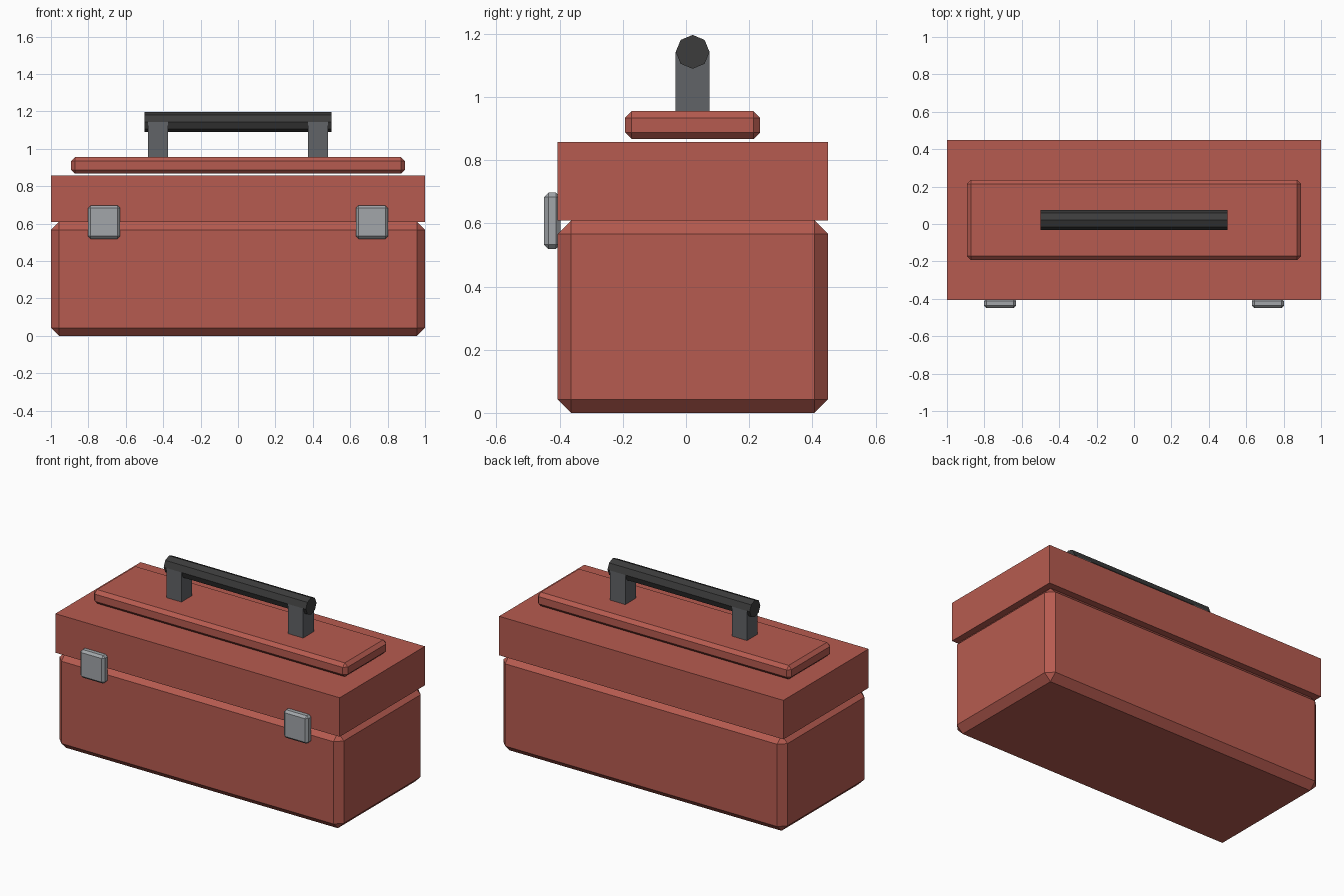
import bpy, bmesh, math

if "Cube" in bpy.data.objects:
    bpy.data.objects.remove(bpy.data.objects["Cube"])

CY = 0.021  # centre of the box in y; the latches stick out in front


def material(name, rgb):
    m = bpy.data.materials.new(name)
    m.diffuse_color = (*rgb, 1)
    m.use_nodes = True
    m.node_tree.nodes["Principled BSDF"].inputs["Base Color"].default_value = m.diffuse_color
    return m


RED = material("red_paint", (0.47, 0.105, 0.08))
DARK = material("dark_grip", (0.045, 0.045, 0.045))
STEEL = material("grey_steel", (0.12, 0.125, 0.135))
CHROME = material("light_metal", (0.36, 0.38, 0.40))


def add_object(name, bm, mat):
    me = bpy.data.meshes.new(name)
    bm.to_mesh(me)
    bm.free()
    me.materials.append(mat)
    ob = bpy.data.objects.new(name, me)
    bpy.context.collection.objects.link(ob)
    return ob


def box(name, x, y, z, mat, chamfer=0):
    """Box from (min, max) ranges with an optional flat chamfer."""
    bm = bmesh.new()
    bmesh.ops.create_cube(bm, size=1)
    for v in bm.verts:
        v.co = [r[0] + (c + 0.5) * (r[1] - r[0]) for c, r in zip(v.co, (x, y, z))]
    if chamfer:
        bmesh.ops.bevel(bm, geom=bm.edges[:], offset=chamfer, segments=1,
                        affect='EDGES', offset_type='OFFSET')
    return add_object(name, bm, mat)


# Box body and lid
DEPTH = (-0.407, 0.45)
box("body", (-1, 1), DEPTH, (0, 0.609), RED, 0.043)
box("lid", (-1, 1), DEPTH, (0.609, 0.857), RED)

# Raised panel above the lid
box("lid_panel", (-0.893, 0.893), (CY - 0.214, CY + 0.214), (0.867, 0.955), RED, 0.021)

# Latches and handle posts, one per side
for side, s in (("left", -1), ("right", 1)):
    box("latch_" + side, sorted((s * 0.63, s * 0.802)), (-0.45, -0.398),
        (0.519, 0.697), CHROME, 0.014)
    box("handle_post_" + side, sorted((s * 0.375, s * 0.481)),
        (CY - 0.0535, CY + 0.0535), (0.95, 1.143), STEEL)

# Eight-sided handle grip
bm = bmesh.new()
bmesh.ops.create_cone(bm, cap_ends=True, segments=8, radius1=0.0535,
                      radius2=0.0535, depth=1)
grip = add_object("handle_grip", bm, DARK)
grip.rotation_euler = (0, math.pi / 2, 0)
grip.location = (0, CY, 1.143)
